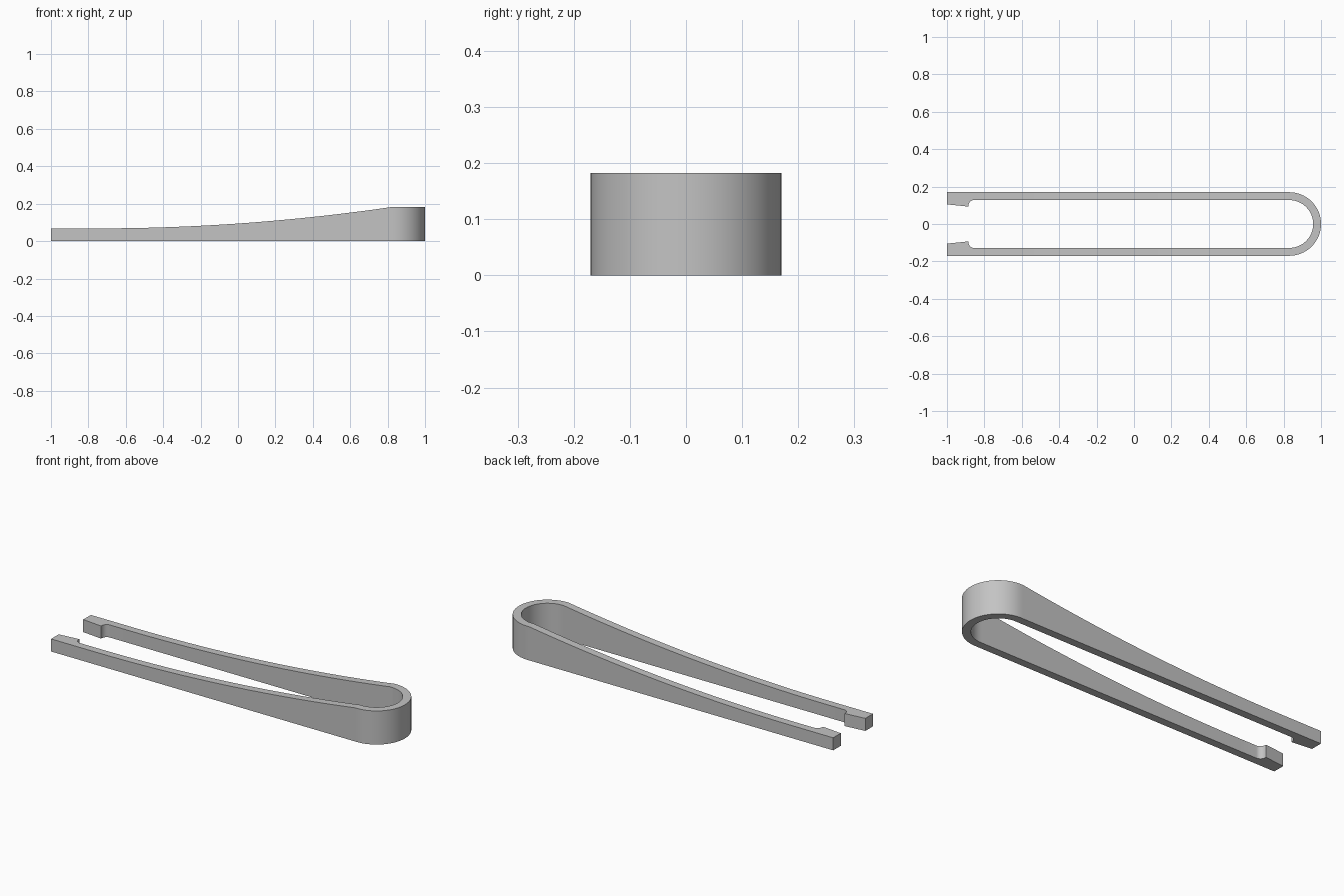
import bpy, bmesh, math

cube = bpy.data.objects.get("Cube")
if cube:
    bpy.data.objects.remove(cube)

OUTER, INNER = 0.17, 0.128      # outer and inner half widths
BEND_X = 0.83                   # centre of the round bend
LOW, HIGH = 0.068, 0.182        # height at the tips and at the bend
RISE_START, RISE_END = -0.75, 0.82


def height(x):
    t = min(max((x - RISE_START) / (RISE_END - RISE_START), 0), 1)
    return LOW + (HIGH - LOW) * t * t


# Half outline: pairs of (outer point, inner point) from the tip to the bend
pairs = [((-1, OUTER), (-1, 0.105)), ((-0.886, OUTER), (-0.885, 0.093))]

# Fillet behind the gripping jaw
for i in range(9):
    a = math.pi - i * math.pi / 16
    x = -0.855 + 0.03 * math.cos(a)
    pairs.append(((x, OUTER), (x, 0.098 + 0.03 * math.sin(a))))

# Straight arm with the rising top edge
STEPS = 32
for i in range(STEPS + 1):
    x = RISE_START + (RISE_END - RISE_START) * i / STEPS
    pairs.append(((x, OUTER), (x, INNER)))

# Quarter of the round bend
for i in range(17):
    a = math.pi / 2 * (1 - i / 16)
    c, s = math.cos(a), math.sin(a)
    pairs.append(((BEND_X + OUTER * c, OUTER * s), (BEND_X + INNER * c, INNER * s)))

# Mirror the half outline to the other arm
pairs += [tuple((x, -y) for x, y in p) for p in reversed(pairs[:-1])]

# Sweep a four-sided section along the outline
bm = bmesh.new()
rings = []
for (ox, oy), (ix, iy) in pairs:
    corners = [(ox, oy, 0), (ix, iy, 0), (ix, iy, height(ix)), (ox, oy, height(ox))]
    rings.append([bm.verts.new(c) for c in corners])
for a, b in zip(rings, rings[1:]):
    for k in range(4):
        n = (k + 1) % 4
        bm.faces.new((a[k], a[n], b[n], b[k]))
bm.faces.new(rings[0])
bm.faces.new(rings[-1])
bmesh.ops.recalc_face_normals(bm, faces=bm.faces)

mesh = bpy.data.meshes.new("tweezer_clip")
bm.to_mesh(mesh)
bm.free()
clip = bpy.data.objects.new("tweezer_clip", mesh)
bpy.context.collection.objects.link(clip)

# Plain grey material
grey = bpy.data.materials.new("plain grey")
grey.use_nodes = True
colour = (0.55, 0.55, 0.55, 1)
grey.diffuse_color = colour
grey.node_tree.nodes["Principled BSDF"].inputs["Base Color"].default_value = colour
mesh.materials.append(grey)

bpy.ops.object.select_all(action="DESELECT")
clip.select_set(True)
bpy.context.view_layer.objects.active = clip
bpy.ops.object.shade_smooth_by_angle(angle=math.radians(30))
